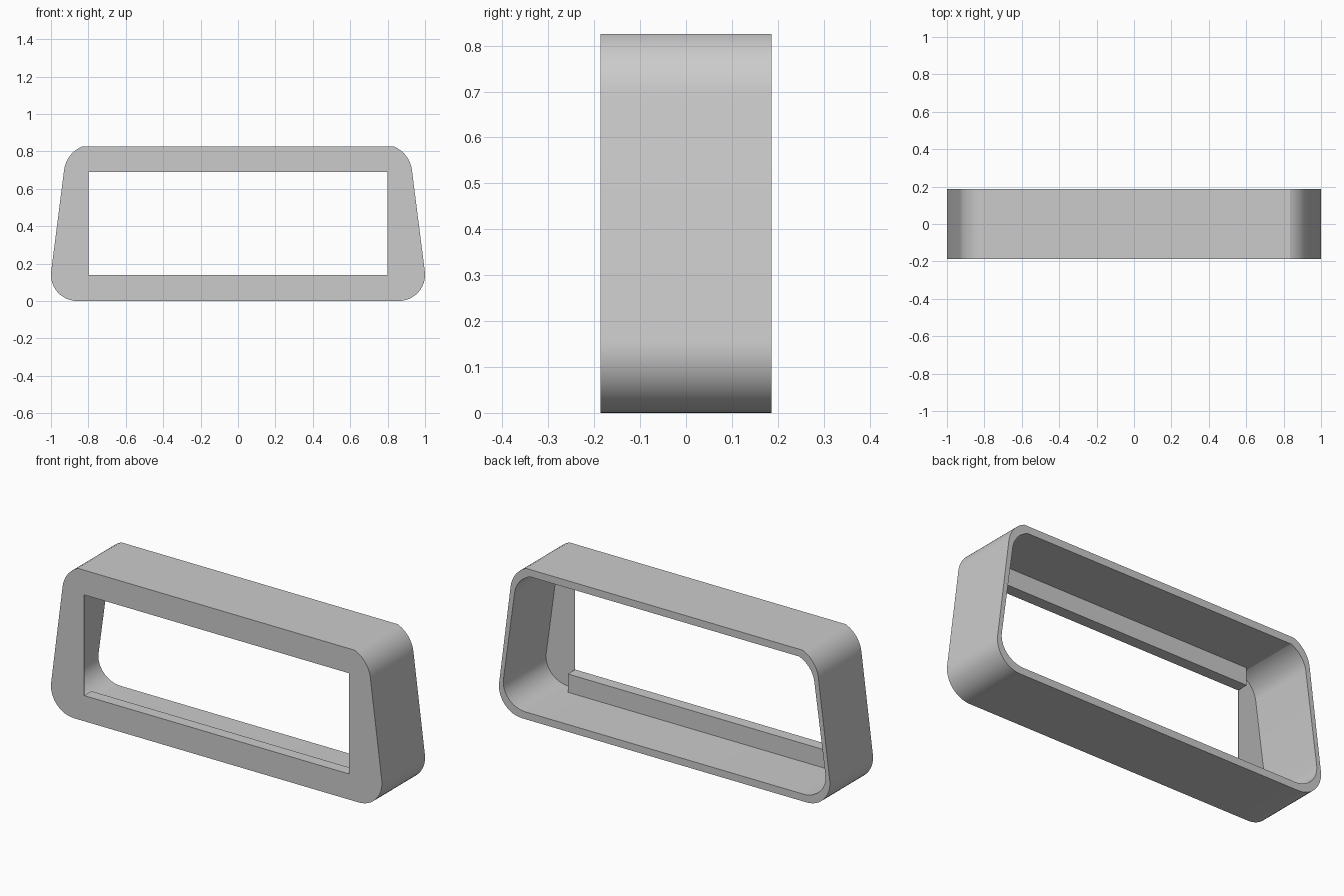
import bpy, bmesh
from math import radians, sin, cos
from mathutils import Vector

cube = bpy.data.objects.get("Cube")
if cube:
    bpy.data.objects.remove(cube, do_unlink=True)

HALF_DEPTH, HEIGHT = 0.186, 0.825
PLATE = 0.003                       # thickness of the front panel
WIN_X, WIN_LOW, WIN_HIGH = 0.8, 0.14, 0.69
FLOOR, CEILING = 0.04, 0.785

grey = bpy.data.materials.new("plain grey")
grey.use_nodes = True
colour = (0.6, 0.6, 0.6, 1)
grey.diffuse_color = colour
grey.node_tree.nodes["Principled BSDF"].inputs["Base Color"].default_value = colour


def arc(cx, cz, radius, start, end, steps=12):
    angles = [radians(start + (end - start) * i / steps) for i in range(steps + 1)]
    return [(cx + radius * cos(a), cz + radius * sin(a)) for a in angles]


def finish(bm, name):
    bmesh.ops.recalc_face_normals(bm, faces=bm.faces)
    mesh = bpy.data.meshes.new(name)
    bm.to_mesh(mesh)
    bm.free()
    mesh.materials.append(grey)
    obj = bpy.data.objects.new(name, mesh)
    bpy.context.collection.objects.link(obj)
    return obj


# Tapered outline with rounded corners, mirrored in x
right_half = arc(0.86, 0.14, 0.14, -90, 7) + arc(0.775, 0.681, 0.156, 7, 67.5)
right_half[-1] = (right_half[-1][0], HEIGHT)
outer = right_half + [(-x, z) for x, z in reversed(right_half)]
mid = HEIGHT / 2
wall_scale = (CEILING - FLOOR) / HEIGHT
inner = [(x * 0.974, mid + (z - mid) * wall_scale) for x, z in outer]
window = [(-WIN_X, WIN_LOW), (WIN_X, WIN_LOW), (WIN_X, WIN_HIGH), (-WIN_X, WIN_HIGH)]

# Housing: outer wall, rear rim, inner wall, front panel and window
bm = bmesh.new()


def ring(points, y):
    return [bm.verts.new((x, y, z)) for x, z in points]


def strip(a, b):
    for i in range(len(a)):
        j = (i + 1) % len(a)
        bm.faces.new((a[i], a[j], b[j], b[i]))


def panel(a, b):
    edges = []
    for loop in (a, b):
        for i, v in enumerate(loop):
            w = loop[(i + 1) % len(loop)]
            edges.append(bm.edges.get((v, w)) or bm.edges.new((v, w)))
    bmesh.ops.triangle_fill(bm, edges=edges, use_beauty=True)


front, back = -HALF_DEPTH, -HALF_DEPTH + PLATE
outer_front, outer_rear = ring(outer, front), ring(outer, HALF_DEPTH)
inner_rear, inner_front = ring(inner, HALF_DEPTH), ring(inner, back)
window_front, window_back = ring(window, front), ring(window, back)
strip(outer_front, outer_rear)
strip(outer_rear, inner_rear)
strip(inner_rear, inner_front)
strip(window_front, window_back)
panel(outer_front, window_front)
panel(inner_front, window_back)
housing = finish(bm, "housing")

bpy.ops.object.select_all(action='DESELECT')
housing.select_set(True)
bpy.context.view_layer.objects.active = housing
bpy.ops.object.shade_smooth_by_angle(angle=radians(20))

# Ledges behind the window's lower and upper edges
for name, low, high in (("lower_ledge", FLOOR, WIN_LOW), ("upper_ledge", WIN_HIGH, CEILING)):
    bm = bmesh.new()
    bmesh.ops.create_cube(bm, size=1)
    depth = 0.06
    bmesh.ops.scale(bm, verts=bm.verts, vec=Vector((2 * WIN_X, depth, high - low)))
    bmesh.ops.translate(bm, verts=bm.verts, vec=Vector((0, back + depth / 2, (low + high) / 2)))
    finish(bm, name)
